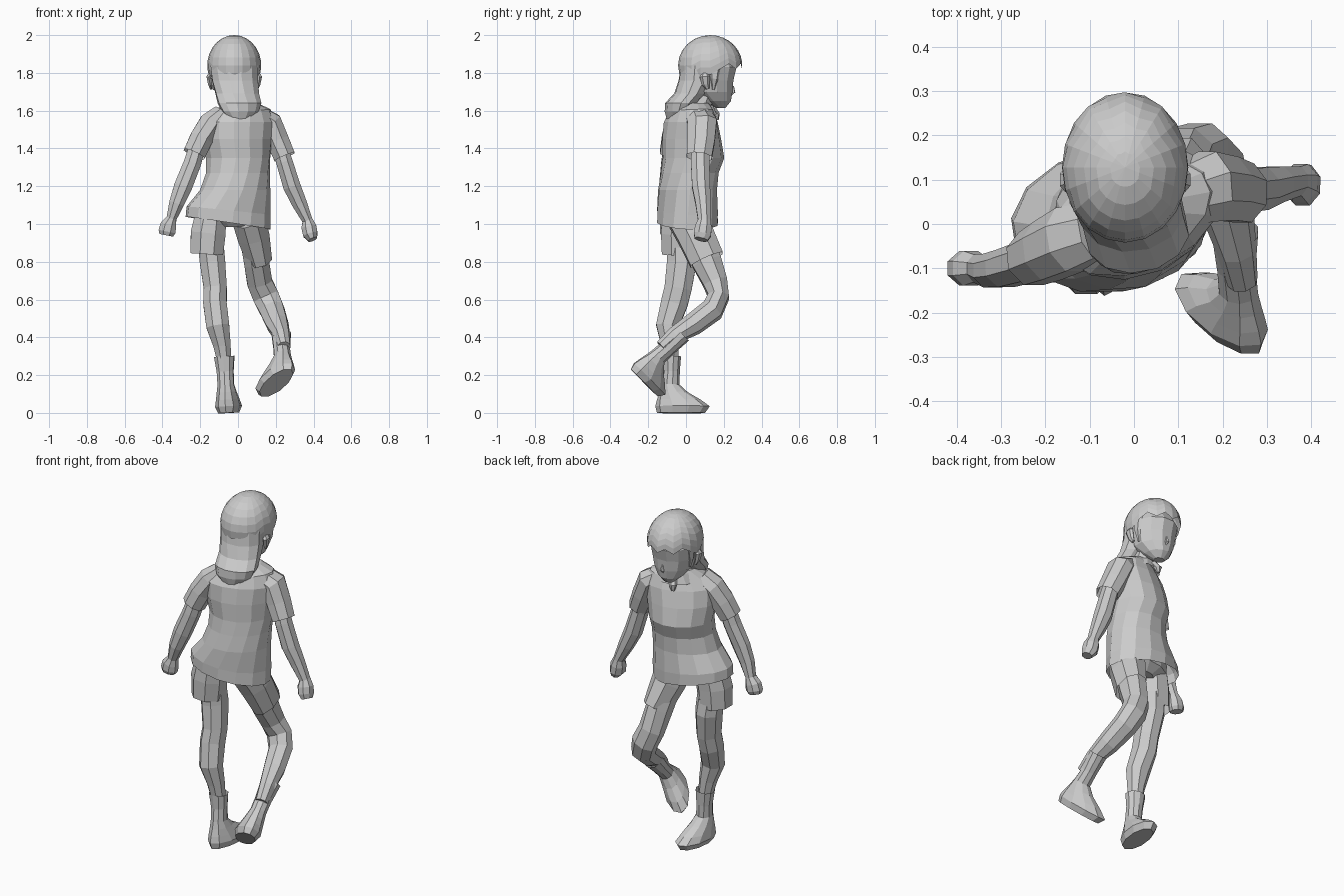
import bpy, bmesh
from math import sin, cos, pi, radians
from mathutils import Vector, Matrix


def finish(name, rings, cap_a=True, cap_b=True, matrix=None):
    """Skin a list of equal-length point rings into a flat-shaded object."""
    bm = bmesh.new()
    vs = [[bm.verts.new(p) for p in r] for r in rings]
    n = len(vs[0])
    for a, b in zip(vs, vs[1:]):
        for i in range(n):
            k = (i + 1) % n
            bm.faces.new((a[i], a[k], b[k], b[i]))
    if cap_a:
        bm.faces.new(vs[0][::-1])
    if cap_b:
        bm.faces.new(vs[-1])
    bmesh.ops.remove_doubles(bm, verts=bm.verts, dist=0.0005)
    bmesh.ops.recalc_face_normals(bm, faces=bm.faces)
    if matrix:
        bm.transform(matrix)
    me = bpy.data.meshes.new(name)
    bm.to_mesh(me)
    bm.free()
    ob = bpy.data.objects.new(name, me)
    bpy.context.collection.objects.link(ob)
    return ob


def stack(name, rows, n=12, a=True, b=True, matrix=None):
    """Horizontal ellipses: x, y, z, rx, ry, yaw degrees, sideways tilt."""
    rings = []
    for x, y, z, rx, ry, yaw, tilt in rows:
        w, ring = radians(yaw), []
        for i in range(n):
            t = 2 * pi * (i + 0.5) / n
            u, v = rx * cos(t), ry * sin(t)
            ring.append((x + u * cos(w) - v * sin(w),
                         y + u * sin(w) + v * cos(w), z + tilt * u))
        rings.append(ring)
    return finish(name, rings, a, b, matrix)


def tube(name, pts, n=8, a=True, b=True):
    """Limb along a path: x, y, z, side radius, depth radius."""
    rings = []
    for i, (x, y, z, rx, ry) in enumerate(pts):
        p, q = pts[max(i - 1, 0)], pts[min(i + 1, len(pts) - 1)]
        t = (Vector(p[:3]) - Vector(q[:3])).normalized()
        s = Vector((0, 1, 0)).cross(t).normalized()
        f = t.cross(s)
        rings.append([Vector((x, y, z)) + s * rx * cos(2 * pi * (k + .5) / n)
                      + f * ry * sin(2 * pi * (k + .5) / n) for k in range(n)])
    return finish(name, rings, a, b)


# Shirt body, twisted so the right shoulder leads
stack("shirt", [
    (-.052, .008, 1.005, .228, .162, 8, -.15),
    (-.05, .008, 1.07, .225, .162, 10, -.10),
    (-.015, .008, 1.18, .188, .155, 15, 0),
    (0, .02, 1.27, .172, .15, 20, 0),
    (0, .04, 1.35, .175, .16, 24, 0),
    (0, .03, 1.45, .192, .148, 24, 0),
    (.01, .025, 1.54, .20, .13, 24, 0),
    (.02, .03, 1.60, .16, .105, 24, .05),
    (.015, .045, 1.64, .09, .075, 20, 0)], n=14, a=False)

# Collar and knot at the throat
stack("collar", [(.01, .06, 1.58, .115, .105, 20, 0),
                 (.005, .07, 1.63, .075, .075, 20, 0)], n=10, a=False, b=False)
tube("collar_knot", [(-.015, .14, 1.61, .02, .02), (-.03, .165, 1.58, .025, .015),
                     (-.03, .165, 1.55, .01, .008)], n=6)

# Sleeves
tube("right_sleeve", [(.10, .06, 1.585, .05, .07), (.17, .085, 1.535, .068, .085),
                      (.21, .08, 1.44, .066, .078), (.247, .07, 1.355, .062, .072)], b=False)
tube("left_sleeve", [(-.09, -.015, 1.585, .05, .07), (-.145, -.035, 1.53, .068, .08),
                     (-.195, -.06, 1.45, .066, .074), (-.232, -.078, 1.37, .064, .066)], b=False)

# Arms ending in fists
tube("right_arm", [(.21, .08, 1.45, .045, .05), (.245, .075, 1.33, .047, .053),
                   (.285, .08, 1.20, .05, .052), (.325, .09, 1.11, .043, .043),
                   (.367, .097, 1.02, .03, .036), (.375, .092, .985, .043, .047),
                   (.383, .087, .945, .042, .05), (.395, .08, .918, .026, .038)])
tube("left_arm", [(-.20, -.065, 1.46, .045, .05), (-.242, -.085, 1.32, .05, .05),
                  (-.29, -.10, 1.20, .052, .046), (-.325, -.105, 1.11, .043, .041),
                  (-.352, -.10, 1.03, .029, .034), (-.368, -.10, .995, .046, .042),
                  (-.376, -.10, .96, .049, .042), (-.38, -.10, .94, .04, .032)])

# Shorts
stack("shorts_seat", [(-.045, -.01, 1.08, .18, .12, 8, 0),
                      (-.045, -.01, 1.03, .17, .12, 8, 0),
                      (-.04, -.01, .985, .08, .08, 8, 0)])
tube("left_shorts_leg", [(-.145, -.035, 1.04, .09, .10), (-.158, -.04, .95, .10, .10),
                         (-.165, -.04, .84, .093, .095)], b=False)
tube("right_shorts_leg", [(.055, .005, 1.03, .095, .11), (.08, .05, .94, .092, .105),
                          (.112, .11, .81, .072, .10)], b=False)

# Legs
tube("left_leg", [(-.15, -.03, .95, .075, .075), (-.135, -.022, .80, .073, .085),
                  (-.12, -.042, .66, .066, .078), (-.122, -.062, .58, .067, .077),
                  (-.107, -.098, .46, .066, .065), (-.085, -.085, .36, .05, .05),
                  (-.068, -.075, .24, .036, .038)])
tube("right_leg", [(.075, .05, .95, .075, .085), (.098, .11, .80, .072, .085),
                   (.115, .155, .69, .072, .07), (.148, .172, .615, .075, .06),
                   (.18, .14, .545, .07, .064), (.208, .04, .47, .062, .06),
                   (.232, -.06, .41, .045, .046), (.244, -.13, .35, .036, .036)])


# Boots: shared shape, planted left foot and lifted right foot
def boot(name, origin, forward, up, top):
    f = Vector(forward).normalized()
    r = f.cross(Vector(up)).normalized()
    u = r.cross(f)
    m = Matrix((r, f, u)).transposed().to_4x4()
    m.translation = Vector(origin)
    stack(name, [(0, 0, top, .056, .05, 0, 0), (0, 0, .22, .046, .044, 0, 0),
                 (0, -.005, .15, .045, .048, 0, 0), (0, .012, .11, .053, .075, 0, 0),
                 (0, .04, .07, .062, .117, 0, 0), (0, .06, .035, .07, .145, 0, 0),
                 (0, .052, .0, .054, .128, 0, 0)], n=10, a=False, matrix=m)


boot("left_boot", (-.055, -.078, 0), (.12, 1, 0), (-.06, 0, 1), .30)
boot("right_boot", (.235, -.25, .188), (-.62, .55, -.56), (.02, .68, .76), .325)

# Neck and face
tube("neck", [(.0, .11, 1.72, .055, .055), (.01, .055, 1.56, .06, .06)])
stack("face", [(-.02, .185, 1.615, .03, .025, 0, 0), (-.02, .165, 1.65, .07, .075, 0, 0),
               (-.02, .135, 1.70, .105, .115, 0, 0), (-.02, .13, 1.76, .12, .125, 0, 0),
               (-.02, .13, 1.83, .128, .142, 0, 0), (-.02, .12, 1.92, .09, .10, 0, 0)])
tube("nose", [(-.02, .25, 1.73, .005, .004), (-.02, .25, 1.70, .012, .012),
              (-.02, .238, 1.685, .006, .006)], n=5)
for side, sx in (("left", -1), ("right", 1)):
    x = -.02 + sx * .122
    tube(side + "_ear", [(x, .10, 1.80, .01, .015), (x + sx * .013, .10, 1.78, .014, .028),
                         (x + sx * .006, .105, 1.74, .012, .02), (x, .115, 1.715, .006, .01)], n=6)
    # Side locks in front of the ears
    tube(side + "_side_lock", [(x, .155, 1.85, .014, .035), (x, .15, 1.77, .012, .022),
                               (x - sx * .015, .145, 1.71, .006, .006)], n=5)

# Hair cap with jagged fringe, longer at the back
N, R, rings = 20, 8, []
for j in range(R + 1):
    ring = []
    for i in range(N):
        t = 2 * pi * i / N
        front = sin(t)
        low = 91 if front > .25 else 108 if front > -.35 else 120
        if front > .25:
            low += 6 if i % 2 else -4
        ph = radians(low) * j / R
        ring.append((-.02 + .143 * sin(ph) * cos(t), .128 + .17 * sin(ph) * front,
                     1.84 + .16 * cos(ph)))
    rings.append(ring)
finish("hair_cap", rings, cap_a=False, cap_b=False)

# Long hair down the nape
stack("back_hair", [(-.02, .075, 1.84, .13, .105, 0, 0), (-.016, .062, 1.76, .125, .103, 3, 0),
                    (-.004, .025, 1.69, .118, .088, 6, 0), (.008, -.025, 1.64, .118, .085, 10, 0),
                    (.012, -.05, 1.595, .10, .06, 16, 0), (.01, -.06, 1.555, .06, .04, 20, 0)])
